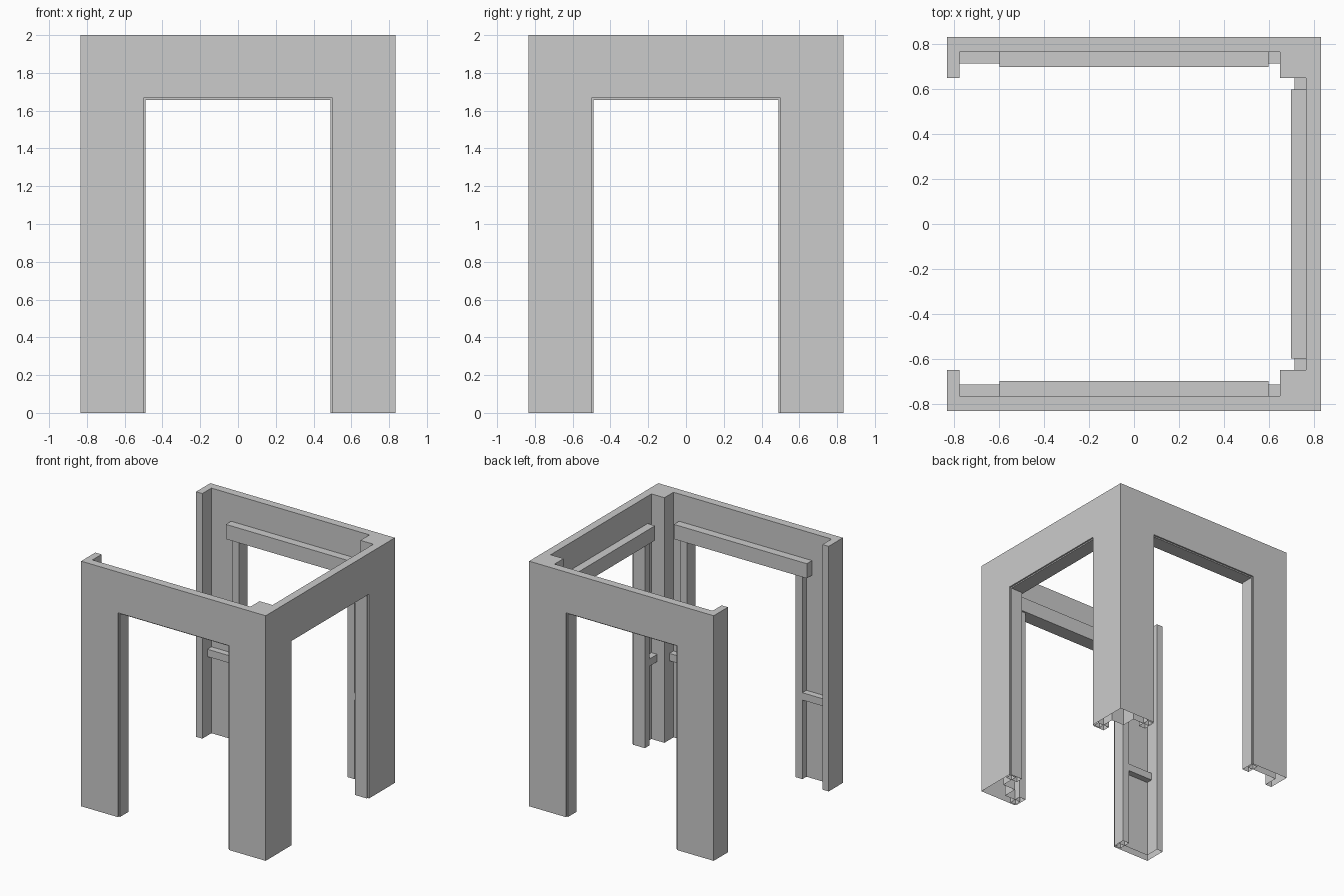
import bpy, bmesh
from mathutils import Matrix
from math import radians

cube = bpy.data.objects.get("Cube")
if cube:
    bpy.data.objects.remove(cube, do_unlink=True)

grey = bpy.data.materials.new("plain grey")
grey.use_nodes = True
COLOUR = (0.6, 0.6, 0.6, 1)
grey.diffuse_color = COLOUR
grey.node_tree.nodes["Principled BSDF"].inputs["Base Color"].default_value = COLOUR

OUT, IN, POST, FLANGE = 0.833, 0.767, 0.65, 0.777
TOP, OPEN_W, OPEN_H = 2.0, 0.5, 1.667


def prism(name, plan, z0, z1, angle=0):
    """Extrude a plan outline from z0 to z1, then turn it about the z axis."""
    bm = bmesh.new()
    base = bm.faces.new([bm.verts.new((x, y, z0)) for x, y in plan])
    up = bmesh.ops.extrude_face_region(bm, geom=[base], use_keep_orig=True)
    for v in up["geom"]:
        if isinstance(v, bmesh.types.BMVert):
            v.co.z = z1
    bmesh.ops.recalc_face_normals(bm, faces=bm.faces)
    bm.transform(Matrix.Rotation(radians(angle), 4, "Z"))
    mesh = bpy.data.meshes.new(name)
    bm.to_mesh(mesh)
    bm.free()
    mesh.materials.append(grey)
    obj = bpy.data.objects.new(name, mesh)
    bpy.context.collection.objects.link(obj)
    return obj


def box(name, x, y, z, angle=0):
    plan = [(x[0], y[0]), (x[1], y[0]), (x[1], y[1]), (x[0], y[1])]
    return prism(name, plan, z[0], z[1], angle)


def open_bottom(obj):
    """Remove the faces that rest on the ground."""
    bm = bmesh.new()
    bm.from_mesh(obj.data)
    low = [f for f in bm.faces if all(abs(v.co.z) < 1e-4 for v in f.verts)]
    bmesh.ops.delete(bm, geom=low, context="FACES")
    bm.to_mesh(obj.data)
    bm.free()


# Three-sided wall shell with corner posts and end flanges
half = [(-OUT, POST), (-FLANGE, POST), (-FLANGE, IN), (POST, IN), (POST, POST), (IN, POST)]
outline = [(OUT, OUT), (-OUT, OUT)] + half
outline += [(x, -y) for x, y in reversed(half)] + [(-OUT, -OUT), (OUT, -OUT)]
walls = prism("walls", outline, 0, TOP)

# Doorways cut through the walls
cutters = [box("doorway_cutter", (-OPEN_W, OPEN_W), (0.6, 1), (-0.2, OPEN_H), a)
           for a in (0, 180, -90)]
for cutter in cutters:
    cutter.hide_render = True
    cut = walls.modifiers.new("doorway", "BOOLEAN")
    cut.operation, cut.solver, cut.object = "DIFFERENCE", "EXACT", cutter
    bpy.context.view_layer.objects.active = walls
    bpy.ops.object.modifier_apply(modifier=cut.name)
    bpy.data.objects.remove(cutter, do_unlink=True)
open_bottom(walls)

# Door frames and side rails; the open end of a wall reaches the flange
for side, angle, ends in (("back", 0, (-FLANGE, POST)),
                          ("front", 180, (-POST, FLANGE)),
                          ("left", -90, (-POST, POST))):
    box(side + "_lintel", (-0.6, 0.6), (0.7, 0.82), (1.657, 1.777), angle)
    for s, end in zip((-1, 1), ends):
        jamb = box(side + "_jamb", sorted((s * 0.49, s * 0.55)), (0.715, 0.82),
                   (0, 1.657), angle)
        open_bottom(jamb)
        box(side + "_rail", sorted((s * 0.55, end)), (0.715, IN), (0.645, 0.705), angle)
